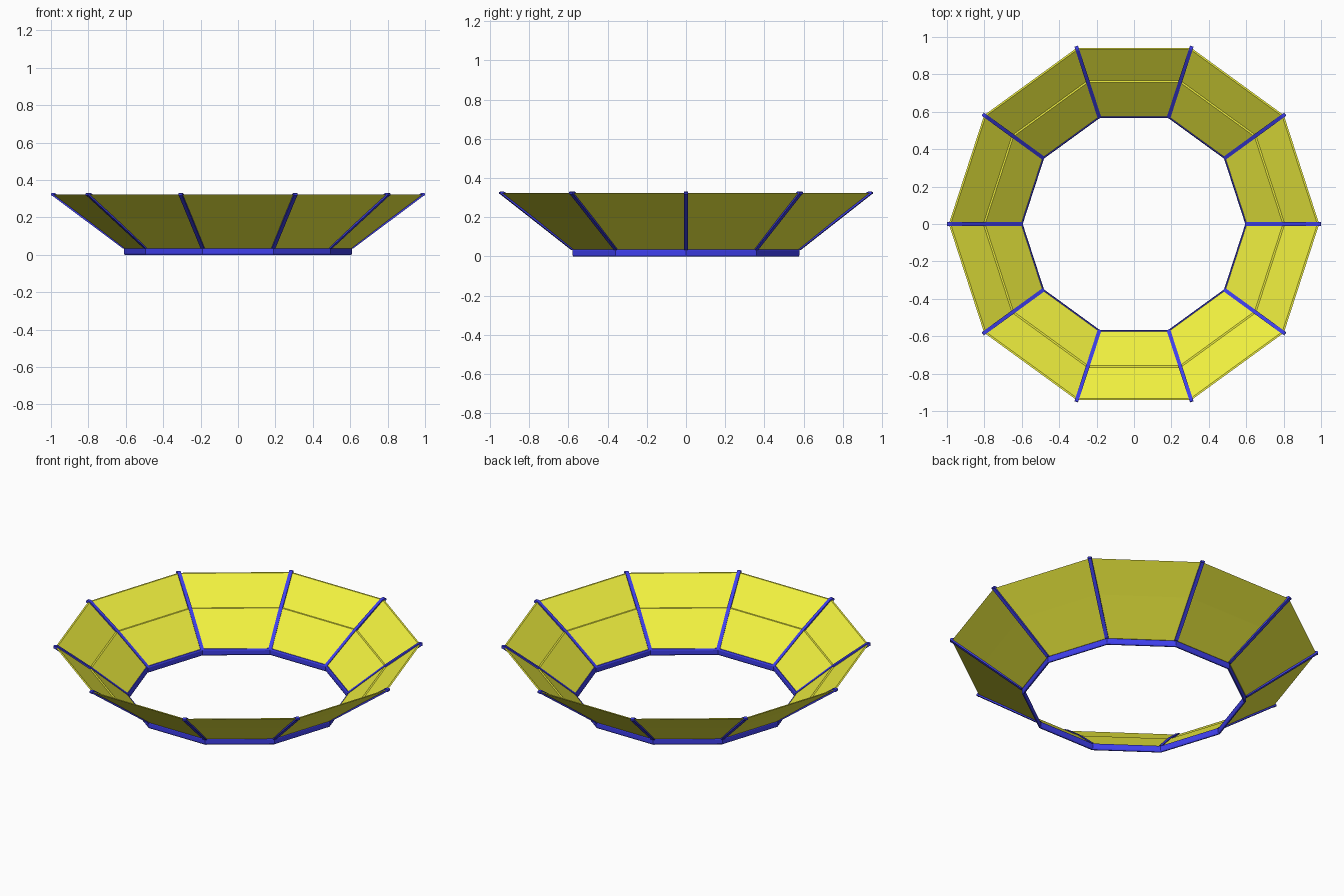
import bpy, bmesh, math

if "Cube" in bpy.data.objects:
    bpy.data.objects.remove(bpy.data.objects["Cube"])

SIDES = 10


def material(name, rgb):
    m = bpy.data.materials.new(name)
    m.diffuse_color = (*rgb, 1)
    m.use_nodes = True
    m.node_tree.nodes["Principled BSDF"].inputs["Base Color"].default_value = m.diffuse_color
    return m


YELLOW = material("yellow", (0.88, 0.88, 0.05))
BLUE = material("blue", (0.05, 0.05, 0.85))


def finish(bm, name, mat):
    bmesh.ops.recalc_face_normals(bm, faces=bm.faces)
    me = bpy.data.meshes.new(name)
    bm.to_mesh(me)
    bm.free()
    ob = bpy.data.objects.new(name, me)
    me.materials.append(mat)
    bpy.context.collection.objects.link(ob)
    return ob


def ring(name, profile, mat):
    """Sweep a closed (radius, z) profile round a ten-sided ring."""
    bm = bmesh.new()
    loops = []
    for i in range(SIDES):
        a = 2 * math.pi * i / SIDES
        loops.append([bm.verts.new((r * math.cos(a), r * math.sin(a), z)) for r, z in profile])
    n = len(profile)
    for i in range(SIDES):
        p, q = loops[i], loops[(i + 1) % SIDES]
        for j in range(n):
            k = (j + 1) % n
            bm.faces.new((p[j], q[j], q[k], p[k]))
    return finish(bm, name, mat)


def rib(name, profile, half_width, angle, mat):
    """Extrude a (radius, z) profile sideways and turn it to its corner."""
    bm = bmesh.new()
    left = [bm.verts.new((r, -half_width, z)) for r, z in profile]
    right = [bm.verts.new((r, half_width, z)) for r, z in profile]
    bm.faces.new(left)
    bm.faces.new(right[::-1])
    n = len(profile)
    for j in range(n):
        k = (j + 1) % n
        bm.faces.new((left[j], right[j], right[k], left[k]))
    ob = finish(bm, name, mat)
    ob.rotation_euler.z = angle


# thin base band with chamfered edges
ring("base_band", [(0.599, 0), (0.606, 0), (0.610, 0.008), (0.610, 0.030),
                   (0.606, 0.038), (0.599, 0.038), (0.595, 0.030), (0.595, 0.008)], BLUE)

# flared panels in two tiers, with a small ledge at the seam
ring("flared_panels", [(0.600, 0.035), (0.796, 0.193), (0.806, 0.193), (0.980, 0.322),
                       (0.990, 0.322), (0.816, 0.193), (0.610, 0.035)], YELLOW)

# ribs over the corners, hooked over the rim
RIB = [(0.594, 0.037), (0.792, 0.196), (0.972, 0.326), (0.982, 0.331), (0.994, 0.331),
       (1.0, 0.327), (1.0, 0.318), (0.993, 0.316), (0.614, 0.033)]
for i in range(SIDES):
    rib(f"rib_{i + 1}", RIB, 0.010, 2 * math.pi * i / SIDES, BLUE)
